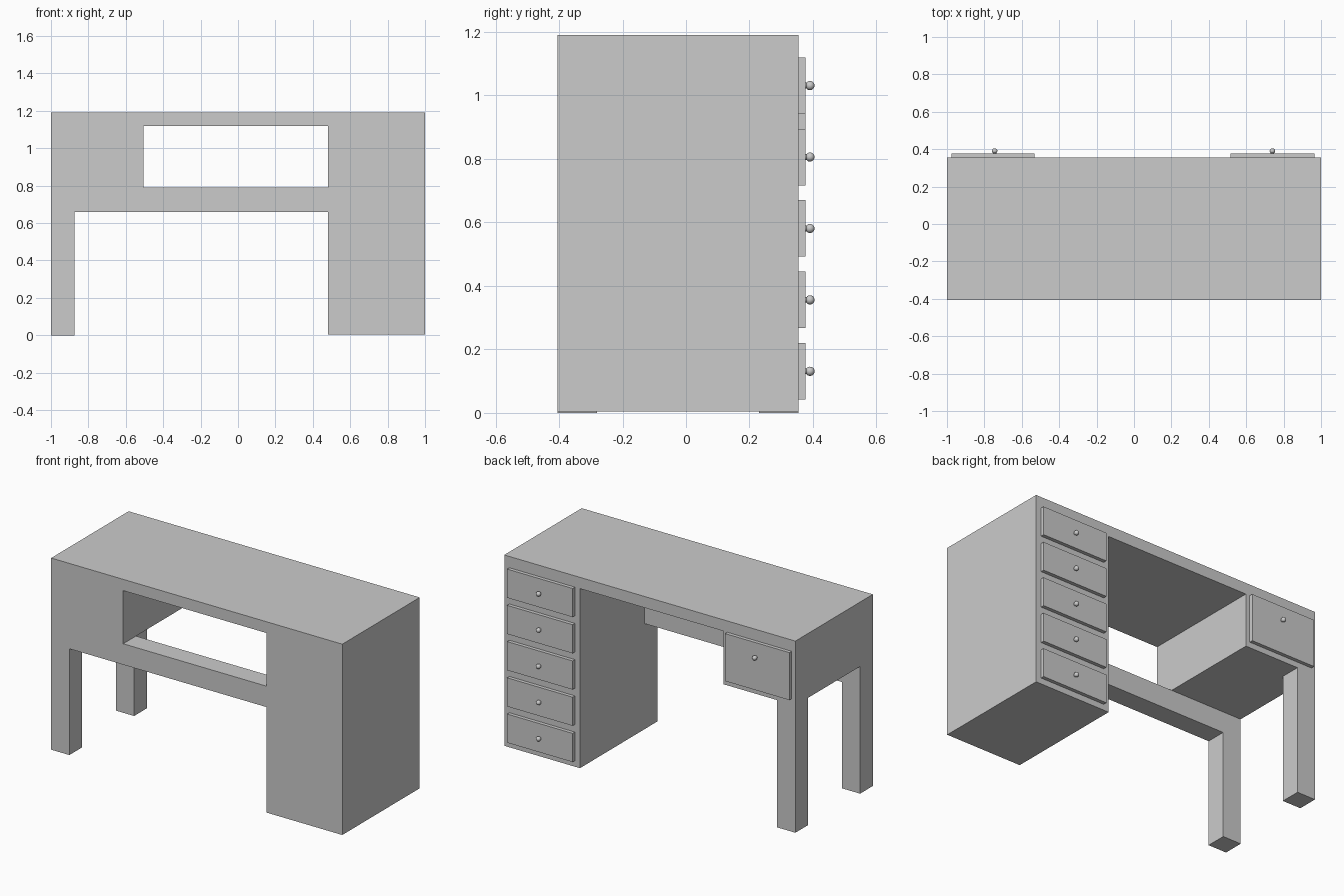
import bpy, bmesh, math
from mathutils import Matrix

if "Cube" in bpy.data.objects:
    bpy.data.objects.remove(bpy.data.objects["Cube"])

FRONT, BACK = -0.405, 0.355     # carcass depth limits
LEG = 0.125                     # leg and rail thickness


def finish(bm, name):
    mesh = bpy.data.meshes.new(name)
    bm.to_mesh(mesh)
    bm.free()
    obj = bpy.data.objects.new(name, mesh)
    bpy.context.collection.objects.link(obj)
    return obj


def box(name, x, y, z):
    bm = bmesh.new()
    bmesh.ops.create_cube(bm, size=1)
    for v in bm.verts:
        v.co = [lo + (c + 0.5) * (hi - lo) for c, (lo, hi) in zip(v.co, (x, y, z))]
    return finish(bm, name)


def knob(name, x, z):
    # lathe a short stem and ball around the y axis
    profile = [(0.009, 0.375), (0.009, 0.380)]
    for i in range(8):
        a = math.radians(-40 + 130 * i / 7)
        profile.append((0.0145 * math.cos(a), 0.3905 + 0.0145 * math.sin(a)))
    bm = bmesh.new()
    verts = [bm.verts.new((r, y, 0)) for r, y in profile]
    edges = [bm.edges.new(p) for p in zip(verts, verts[1:])]
    bmesh.ops.spin(bm, geom=verts + edges, cent=(0, 0, 0), axis=(0, 1, 0),
                   angle=2 * math.pi, steps=20)
    bmesh.ops.remove_doubles(bm, verts=bm.verts, dist=0.0002)
    bmesh.ops.holes_fill(bm, edges=[e for e in bm.edges if e.is_boundary])
    bmesh.ops.recalc_face_normals(bm, faces=bm.faces)
    bmesh.ops.transform(bm, matrix=Matrix.Translation((x, 0, z)), verts=bm.verts)
    obj = finish(bm, name)
    bpy.ops.object.select_all(action='DESELECT')
    obj.select_set(True)
    bpy.context.view_layer.objects.active = obj
    bpy.ops.object.shade_smooth_by_angle(angle=math.radians(40))


def drawer(name, x, z, knob_x, knob_z):
    box(name + "_front", x, (BACK, 0.377), z)
    knob(name + "_knob", knob_x, knob_z)


# Carcass
box("desk_top", (-1, 1), (FRONT, BACK), (1.12, 1.19))
box("drawer_pedestal", (0.48, 1), (FRONT, BACK), (0.005, 1.12))
box("side_drawer_box", (-1, -0.505), (FRONT, BACK), (0.79, 1.12))
box("front_rail", (-1 + LEG, 0.48), (FRONT, FRONT + LEG), (0.66, 0.79))

# Legs under the side drawer box
box("front_leg", (-1, -1 + LEG), (FRONT, FRONT + LEG), (0, 0.79))
box("back_leg", (-1, -1 + LEG), (BACK - LEG, BACK), (0, 0.79))

# Pedestal drawers, bottom to top
for i in range(5):
    z = 0.131 + 0.225 * i
    drawer(f"pedestal_drawer_{i + 1}", (0.515, 0.965), (z - 0.089, z + 0.089), 0.74, z)

# Single deeper side drawer
drawer("side_drawer", (-0.975, -0.532), (0.825, 1.12), -0.745, 1.031)
